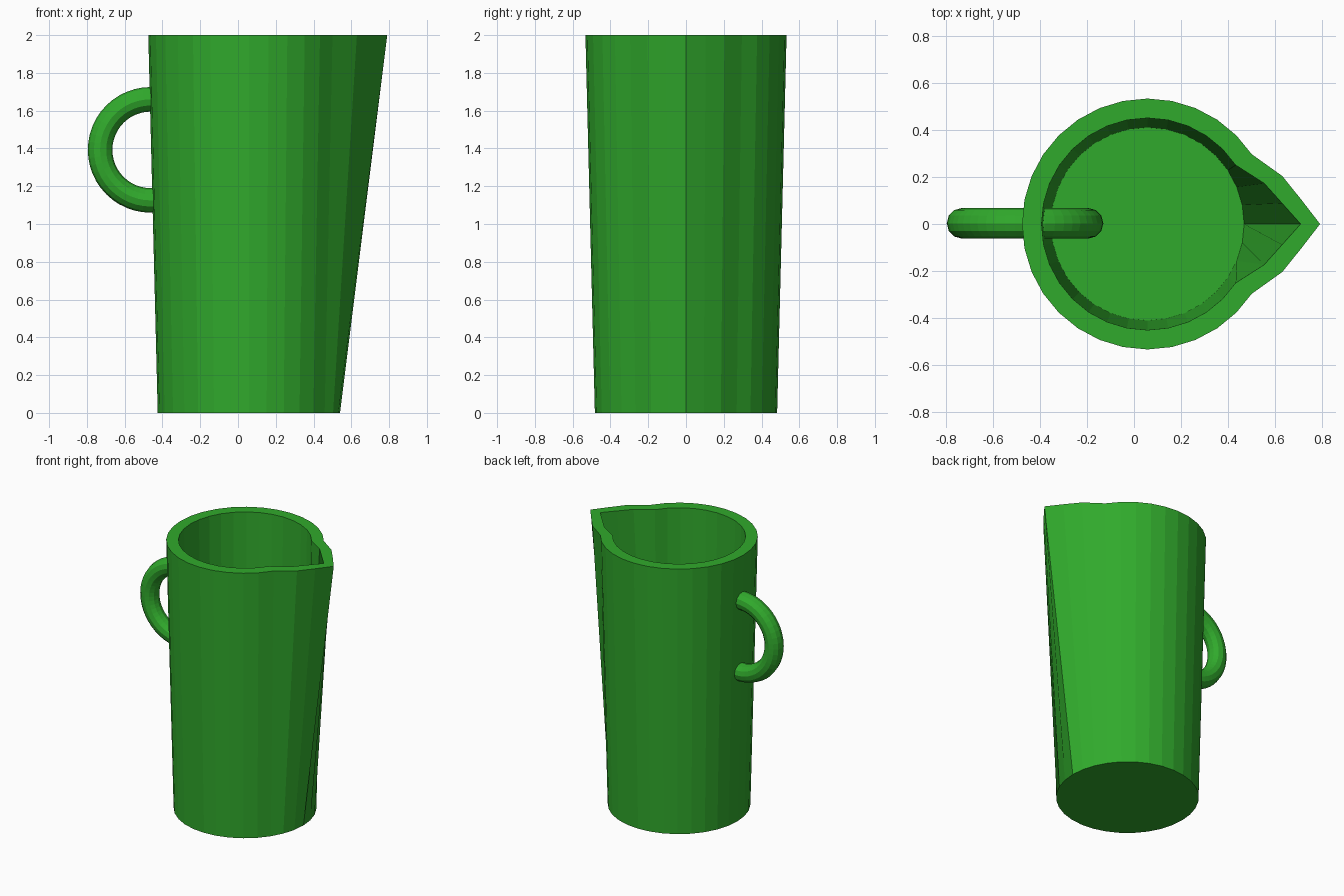
import bpy, bmesh
from math import sin, cos, pi

if "Cube" in bpy.data.objects:
    bpy.data.objects.remove(bpy.data.objects["Cube"])

green = bpy.data.materials.new("green")
green.diffuse_color = (0.03, 0.40, 0.025, 1)
green.use_nodes = True
green.node_tree.nodes["Principled BSDF"].inputs["Base Color"].default_value = green.diffuse_color

N = 32
CX = 0.0575
SPOUT = {0: 0.20, 1: 0.13, 2: 0.08}  # pull of the rim, by steps from the spout tip


def finish(bm, name):
    bmesh.ops.recalc_face_normals(bm, faces=bm.faces[:])
    mesh = bpy.data.meshes.new(name)
    bm.to_mesh(mesh)
    bm.free()
    obj = bpy.data.objects.new(name, mesh)
    bpy.context.collection.objects.link(obj)
    mesh.materials.append(green)
    return obj


def ring(bm, r, z, spout=False):
    verts = []
    for i in range(N):
        a = 2 * pi * i / N
        pull = SPOUT.get(min(i, N - i), 0) if spout else 0
        verts.append(bm.verts.new((CX + r * cos(a) + pull, r * sin(a), z)))
    return verts


# Hollow body: outer wall, rim, inner wall, floor
bm = bmesh.new()
rings = [ring(bm, 0.4825, 0), ring(bm, 0.5325, 2, True),
         ring(bm, 0.45, 2, True), ring(bm, 0.41, 0.08)]
for low, high in zip(rings, rings[1:]):
    for i in range(N):
        j = (i + 1) % N
        bm.faces.new((low[i], low[j], high[j], high[i]))
bm.faces.new(rings[0])
bm.faces.new(rings[-1])
finish(bm, "jug_body")

# Handle: full ring passing through the wall
bpy.ops.mesh.primitive_torus_add(
    location=(-0.4625, 0.003, 1.3925), rotation=(pi / 2, 0, 0),
    major_radius=0.2675, minor_radius=0.065, major_segments=48, minor_segments=12)
handle = bpy.context.object
handle.name = "handle"
handle.data.materials.append(green)
for p in handle.data.polygons:
    p.use_smooth = False
